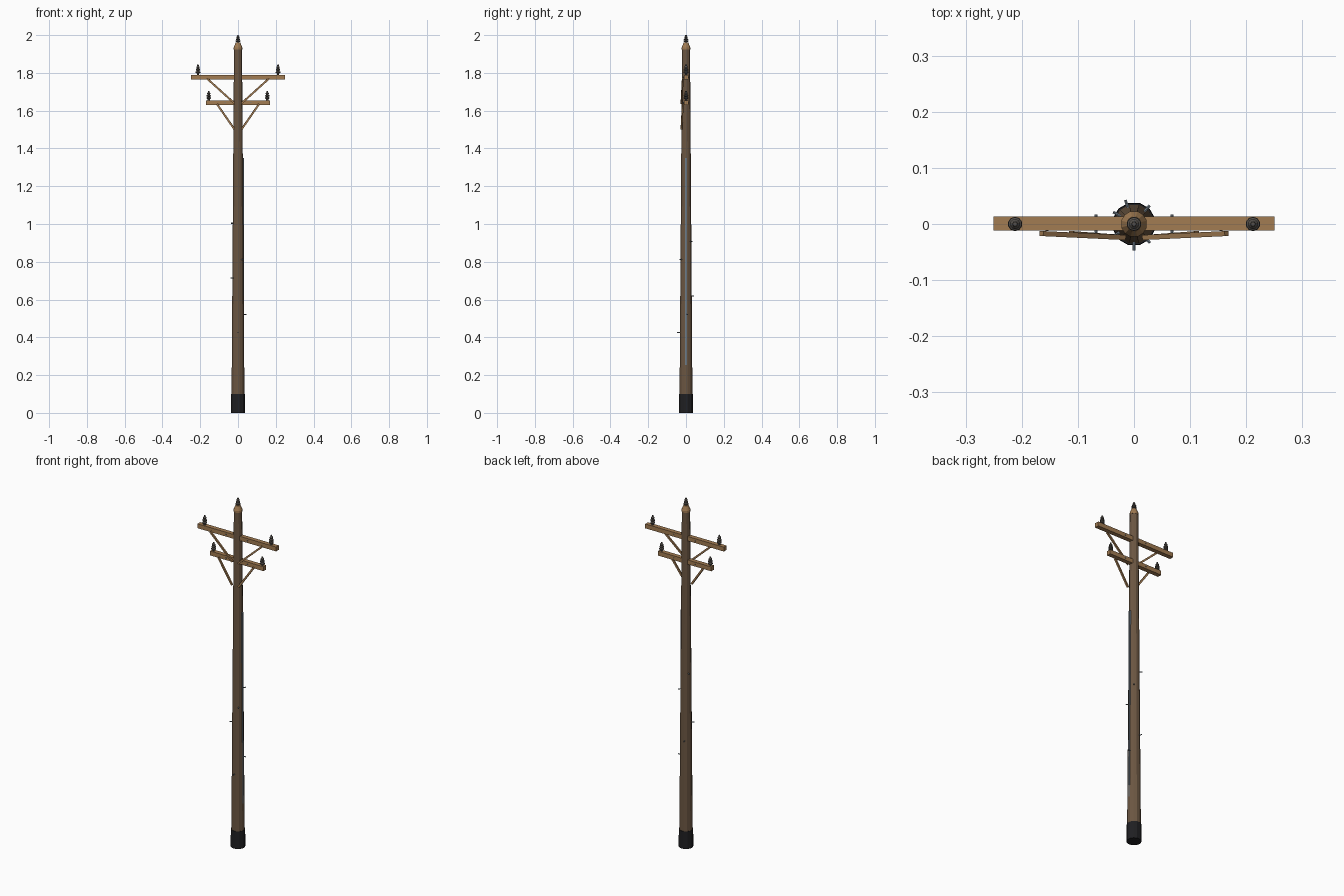
import bpy, math
from mathutils import Vector

if "Cube" in bpy.data.objects:
    bpy.data.objects.remove(bpy.data.objects["Cube"])


def material(name, rgb):
    m = bpy.data.materials.new(name)
    m.diffuse_color = (*rgb, 1)
    m.use_nodes = True
    m.node_tree.nodes["Principled BSDF"].inputs["Base Color"].default_value = m.diffuse_color
    return m


BARK = material("dark_wood", (0.15, 0.095, 0.055))
WOOD = material("arm_wood", (0.36, 0.20, 0.085))
BLACK = material("tar", (0.014, 0.014, 0.016))
GLAZE = material("glaze", (0.09, 0.08, 0.07))
STEEL = material("steel", (0.16, 0.20, 0.24))


def lathe(name, profile, sides, mat, loc=(0, 0, 0)):
    """Revolve (radius, height) points around z, closing both ends."""
    verts, faces = [], []
    for r, z in profile:
        for i in range(sides):
            a = 2 * math.pi * (i + 0.5) / sides
            verts.append((r * math.cos(a), r * math.sin(a), z))
    for k in range(len(profile) - 1):
        for i in range(sides):
            j = (i + 1) % sides
            faces.append((k * sides + i, k * sides + j,
                          (k + 1) * sides + j, (k + 1) * sides + i))
    faces.append(tuple(reversed(range(sides))))
    faces.append(tuple(range((len(profile) - 1) * sides, len(verts))))
    me = bpy.data.meshes.new(name)
    me.from_pydata(verts, [], faces)
    me.materials.append(mat)
    ob = bpy.data.objects.new(name, me)
    ob.location = loc
    bpy.context.collection.objects.link(ob)
    return ob


def box(name, loc, size, mat):
    bpy.ops.mesh.primitive_cube_add(size=1, location=loc)
    ob = bpy.context.object
    ob.name = name
    ob.scale = size
    ob.data.materials.append(mat)
    return ob


def beam(name, a, b, width, depth, mat):
    """Rectangular bar between two points, depth measured along y."""
    a, b = Vector(a), Vector(b)
    d = b - a
    ob = box(name, (a + b) / 2, (d.length, depth, width), mat)
    ob.rotation_euler = d.to_track_quat('X', 'Z').to_euler()
    return ob


def rod(name, a, b, r, mat):
    a, b = Vector(a), Vector(b)
    d = b - a
    ob = lathe(name, [(r, 0), (r, d.length)], 6, mat, a)
    ob.rotation_euler = d.to_track_quat('Z', 'Y').to_euler()


def insulator(name, x, z, h):
    """Pin with three stacked skirts."""
    p = [(.006, 0), (.006, .14), (.013, .2), (.013, .3), (.007, .38), (.012, .45),
         (.012, .54), (.006, .62), (.009, .68), (.009, .78), (.005, .88), (.004, 1)]
    lathe(name, [(r, t * h) for r, t in p], 10, GLAZE, (x, 0, z))


def pole_radius(z):
    return 0.036 - 0.014 * z / 1.93


# Pole, tarred foot and tapered cap
lathe("pole", [(pole_radius(0.005), 0.005), (pole_radius(1.93), 1.93)], 12, BARK)
lathe("foot_band", [(.039, 0), (.038, .1)], 12, BLACK)
lathe("pole_cap", [(.0235, 1.925), (.0235, 1.935), (.013, 1.96)], 12, WOOD)
insulator("top_insulator", 0, 1.957, 0.043)

# Cross arms with their insulators, braces and bolts
arms = (("upper", .25, 1.777, .212, .055, .165, .018, 1.638),
        ("lower", .17, 1.642, .155, .050, .112, .020, 1.503))
for name, half, z, ix, ih, outer, inner, zb in arms:
    box(name + "_arm", (0, 0.001, z), (2 * half, .025, .025), WOOD)
    for s, side in ((-1, "left"), (1, "right")):
        insulator(f"{name}_{side}_insulator", s * ix, z + .012, ih)
        beam(f"{name}_{side}_brace", (s * outer, -.017, z - .006),
             (s * inner, -.024, zb), .010, .009, WOOD)
        rod(f"{name}_{side}_bolt", (s * .068, -.016, z), (s * .068, .017, z),
            .003, STEEL)

# Cable conduit on the right side
box("conduit", (.0285, 0, .73), (.009, .010, 1.24), STEEL)

# Climbing pegs winding up the pole
for k in range(7):
    z = 0.425 + k * 0.0965
    a = math.radians(-90 + 100 * k)
    d = Vector((math.cos(a), math.sin(a), 0))
    r = pole_radius(z)
    up = Vector((0, 0, z))
    rod(f"climbing_peg_{k + 1}", d * (r - .008) + up, d * (r + .014) + up, .0028, STEEL)
